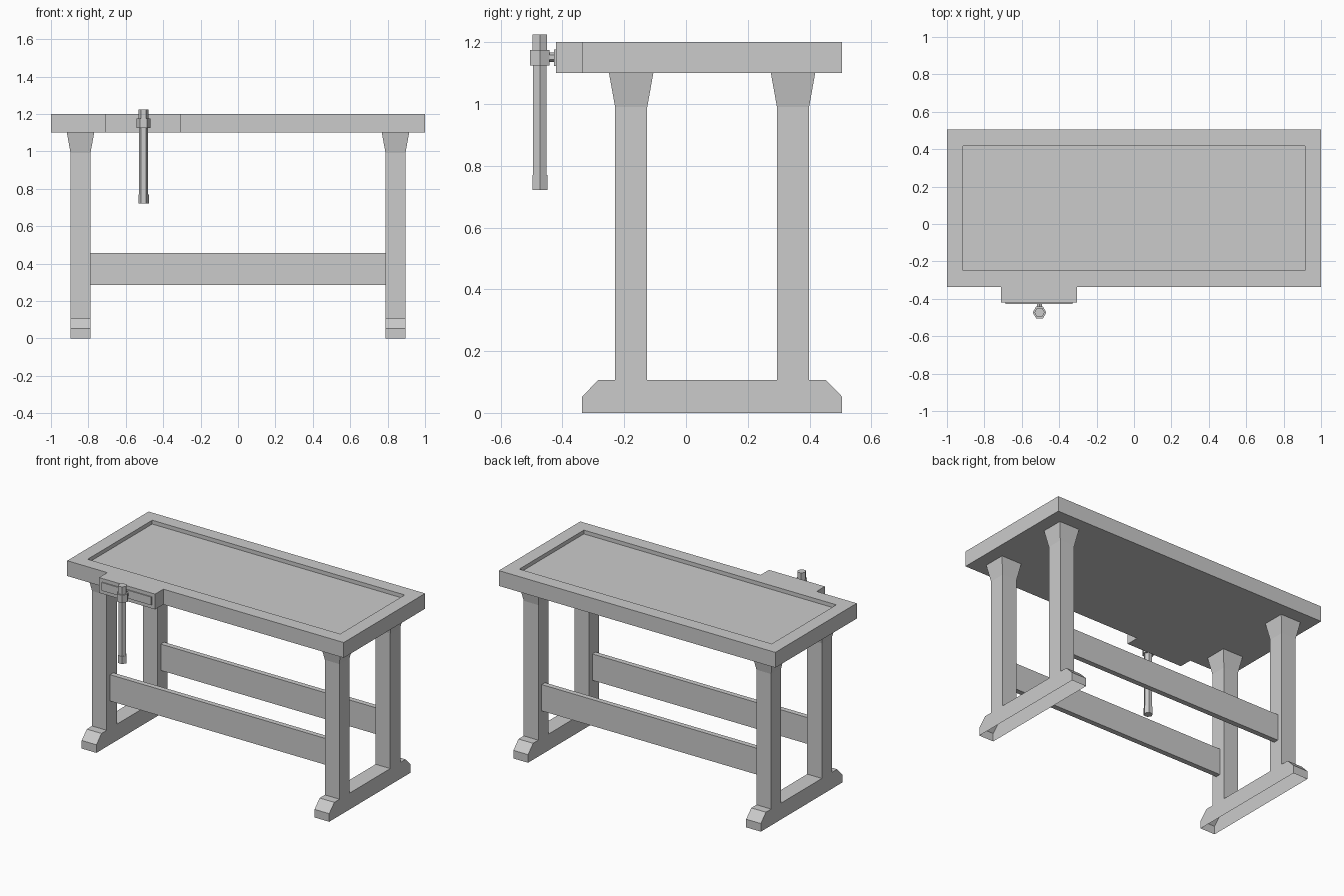
import bpy, bmesh
from math import pi
from mathutils import Vector

if "Cube" in bpy.data.objects:
    bpy.data.objects.remove(bpy.data.objects["Cube"])

MID_Y = 0.0845   # bench centre line (the vice sticks out in front)


def finish(bm, name):
    mesh = bpy.data.meshes.new(name)
    bm.to_mesh(mesh)
    bm.free()
    ob = bpy.data.objects.new(name, mesh)
    bpy.context.collection.objects.link(ob)
    return ob


def box(bm, lo, hi):
    lo, hi = Vector(lo), Vector(hi)
    verts = bmesh.ops.create_cube(bm, size=1)["verts"]
    bmesh.ops.scale(bm, vec=hi - lo, verts=verts)
    bmesh.ops.translate(bm, vec=(lo + hi) / 2, verts=verts)


def inset(bm, face, thickness, depth=0.0):
    bmesh.ops.inset_region(bm, faces=[face], thickness=thickness, depth=depth)
    return face


def hex_bar(name, radius, loc, length, rot=(0, 0, pi / 2)):
    bpy.ops.mesh.primitive_cylinder_add(vertices=6, radius=radius, depth=length,
                                        location=loc, rotation=rot)
    bpy.context.object.name = name


# Bench top: sunken tray, front jaw block and its raised strip
bm = bmesh.new()
box(bm, (-1, -0.336, 1.10), (1, 0.505, 1.20))
bm.normal_update()
top = max(bm.faces, key=lambda f: f.calc_center_median().z)
inset(bm, top, 0.123)
inset(bm, top, 0.0, -0.025)
for x in (-0.71, -0.305):
    fronts = [f for f in bm.faces if f.normal.y < -0.9
              and f.calc_center_median().y < -0.33]
    geom = list({e for f in fronts for e in f.edges}) + fronts
    geom += list({v for f in fronts for v in f.verts})
    bmesh.ops.bisect_plane(bm, geom=geom, plane_co=(x, 0, 0), plane_no=(1, 0, 0))
    bm.normal_update()
jaw = min((f for f in bm.faces if f.calc_center_median().y < -0.33),
          key=lambda f: abs(f.calc_center_median().x + 0.5075))
inset(bm, jaw, 0.0, 0.085)
inset(bm, jaw, 0.033)
inset(bm, jaw, 0.0, 0.007)
finish(bm, "bench_top")

# End frame: foot and two legs as one profile, open underneath
half = [(0.4205, 0), (0.4205, 0.053), (0.368, 0.107), (0.314, 0.107),
        (0.314, 0.99), (0.21, 0.99), (0.21, 0.107)]
profile = half + [(-y, z) for y, z in reversed(half)]
bm = bmesh.new()
rings = [[bm.verts.new((x, y + MID_Y, z)) for y, z in profile] for x in (0.789, 0.895)]
for ring in rings:
    bm.faces.new(ring)
for i in range(len(profile)):
    j = (i + 1) % len(profile)
    bm.faces.new((rings[0][i], rings[0][j], rings[1][j], rings[1][i]))
bmesh.ops.recalc_face_normals(bm, faces=bm.faces)
bm.normal_update()
# Flared leg tops
for f in [f for f in bm.faces if f.calc_center_median().z > 0.985]:
    inset(bm, f, 0.0, 0.11)
    c = f.calc_center_median()
    for v in f.verts:
        v.co = c + (v.co - c) * 1.38
bmesh.ops.delete(bm, geom=[f for f in bm.faces if f.calc_center_median().z < 0.001],
                 context='FACES_ONLY')
frame = finish(bm, "end_frames")
frame.modifiers.new("Mirror", 'MIRROR').use_mirror_merge = False

# Long stretchers between the legs
for name, side in (("front_stretcher", -1), ("back_stretcher", 1)):
    y = MID_Y + side * 0.262
    bm = bmesh.new()
    box(bm, (-0.79, y - 0.017, 0.285), (0.79, y + 0.017, 0.457))
    finish(bm, name)

# Vice screw, collar and handle
VX, VY = -0.505, -0.473
hex_bar("vice_screw", 0.0155, (VX, -0.445, 1.151), 0.05, (pi / 2, 0, 0))
hex_bar("vice_collar", 0.0365, (VX, VY, 1.15), 0.05)
hex_bar("vice_handle", 0.025, (VX, VY, 0.96), 0.40)
hex_bar("handle_top_cap", 0.0275, (VX, VY, 1.198), 0.054)
hex_bar("handle_bottom_cap", 0.028, (VX, VY, 0.746), 0.049)
